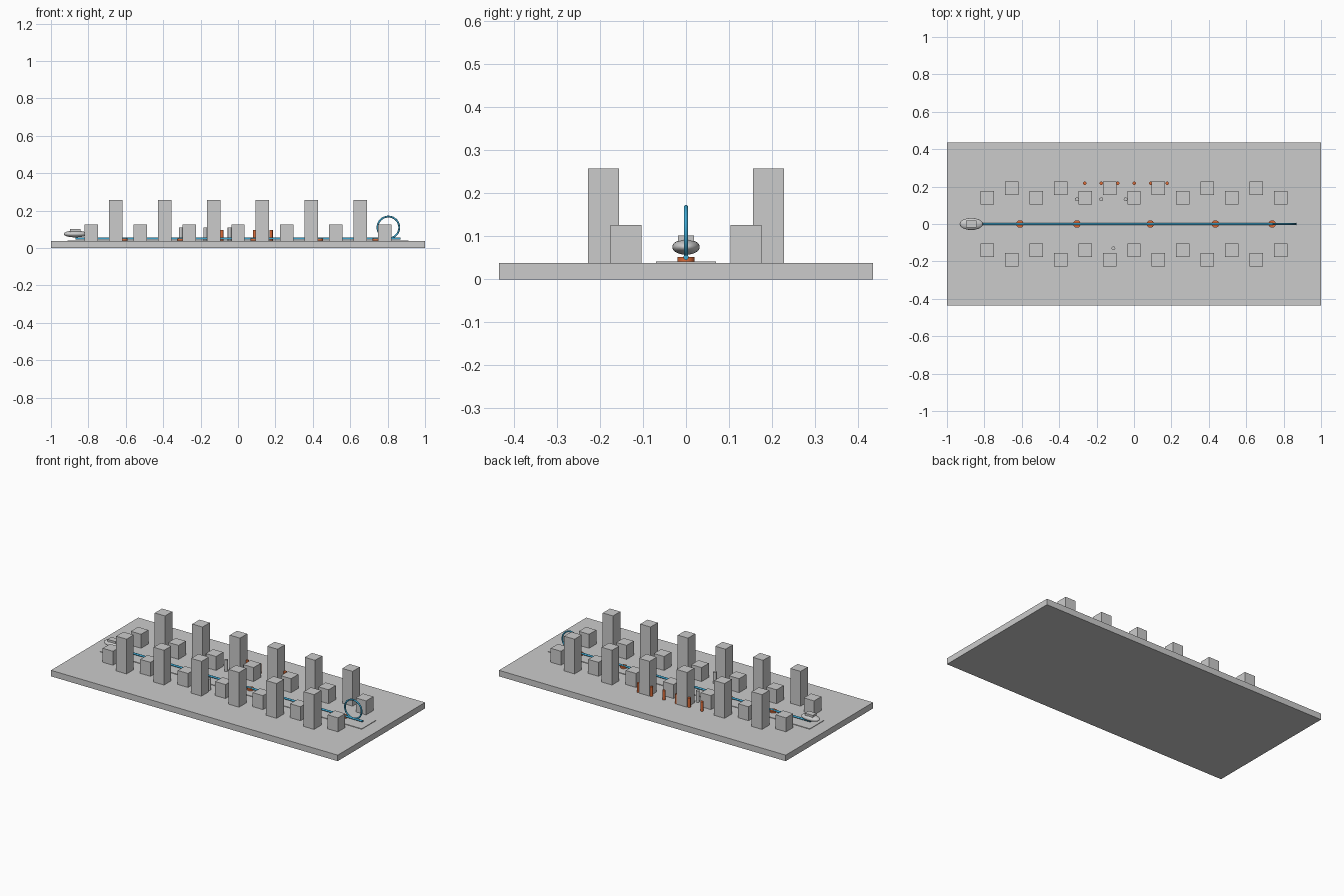
import bpy, math

if "Cube" in bpy.data.objects:
    bpy.data.objects.remove(bpy.data.objects["Cube"])


def colour(name, rgb):
    m = bpy.data.materials.new(name)
    m.diffuse_color = (*rgb, 1)
    m.use_nodes = True
    m.node_tree.nodes["Principled BSDF"].inputs["Base Color"].default_value = m.diffuse_color
    return m


GREY = colour("concrete grey", (0.6, 0.6, 0.6))
BLUE = colour("track blue", (0.05, 0.4, 0.65))
ORANGE = colour("marker orange", (0.72, 0.15, 0.04))


def finish(name, mat, smooth=False):
    o = bpy.context.object
    o.name = name
    o.data.materials.append(mat)
    if smooth:
        bpy.ops.object.shade_smooth_by_angle(angle=math.radians(40))
    return o


def box(name, x, y, z0, z1, sx, sy, mat):
    bpy.ops.mesh.primitive_cube_add(size=1, location=(x, y, (z0 + z1) / 2))
    bpy.context.object.scale = (sx, sy, z1 - z0)
    bpy.ops.object.transform_apply(location=False, rotation=False, scale=True)
    return finish(name, mat)


def post(name, x, y, z0, z1, r, mat):
    bpy.ops.mesh.primitive_cylinder_add(vertices=24, radius=r, depth=z1 - z0,
                                        location=(x, y, (z0 + z1) / 2))
    return finish(name, mat, True)


TOP = 0.038  # ground level of the slab

# ground slab and thin street strip
box("ground_slab", 0, 0, 0, TOP, 2, 0.87, GREY)
box("street_strip", 0, 0, TOP, 0.0415, 1.825, 0.14, GREY)

# two mirrored rows of alternating low and tall blocks
for side in (-1, 1):
    for i in range(13):
        x = (i - 6) * 0.1308
        if i % 2:
            box("tall_building", x, side * 0.192, TOP, 0.257, 0.072, 0.072, GREY)
        else:
            box("low_building", x, side * 0.14, TOP, 0.126, 0.072, 0.072, GREY)

# straight rail and vertical loop
bpy.ops.mesh.primitive_cylinder_add(vertices=16, radius=0.006, depth=1.74,
                                    location=(0, 0, 0.051),
                                    rotation=(0, math.pi / 2, 0))
finish("rail", BLUE, True)
bpy.ops.mesh.primitive_torus_add(major_segments=64, minor_segments=12,
                                 major_radius=0.058, minor_radius=0.005,
                                 location=(0.804, 0, 0.11),
                                 rotation=(math.pi / 2, 0, 0))
finish("loop", BLUE, True)

# round pads along the rail
for x in (-0.61, -0.305, 0.087, 0.435, 0.739):
    post("track_pad", x, 0, 0.041, 0.052, 0.02, ORANGE)

# row of orange posts behind the buildings
for i in range(6):
    post("orange_post", -0.263 + i * 0.088, 0.218, TOP, 0.097, 0.009, ORANGE)

# slim grey poles
for x, y in ((-0.306, 0.132), (-0.175, 0.132), (-0.045, 0.132), (-0.11, -0.13)):
    post("grey_pole", x, y, TOP, 0.11, 0.01, GREY)

# craft: flattened hull with a box cabin
bpy.ops.mesh.primitive_uv_sphere_add(segments=32, ring_count=16, radius=1,
                                     location=(-0.87, 0, 0.075))
bpy.context.object.scale = (0.062, 0.032, 0.018)
bpy.ops.object.transform_apply(location=False, rotation=False, scale=True)
finish("craft_hull", GREY, True)
box("craft_cabin", -0.87, 0, 0.075, 0.102, 0.055, 0.038, GREY)
